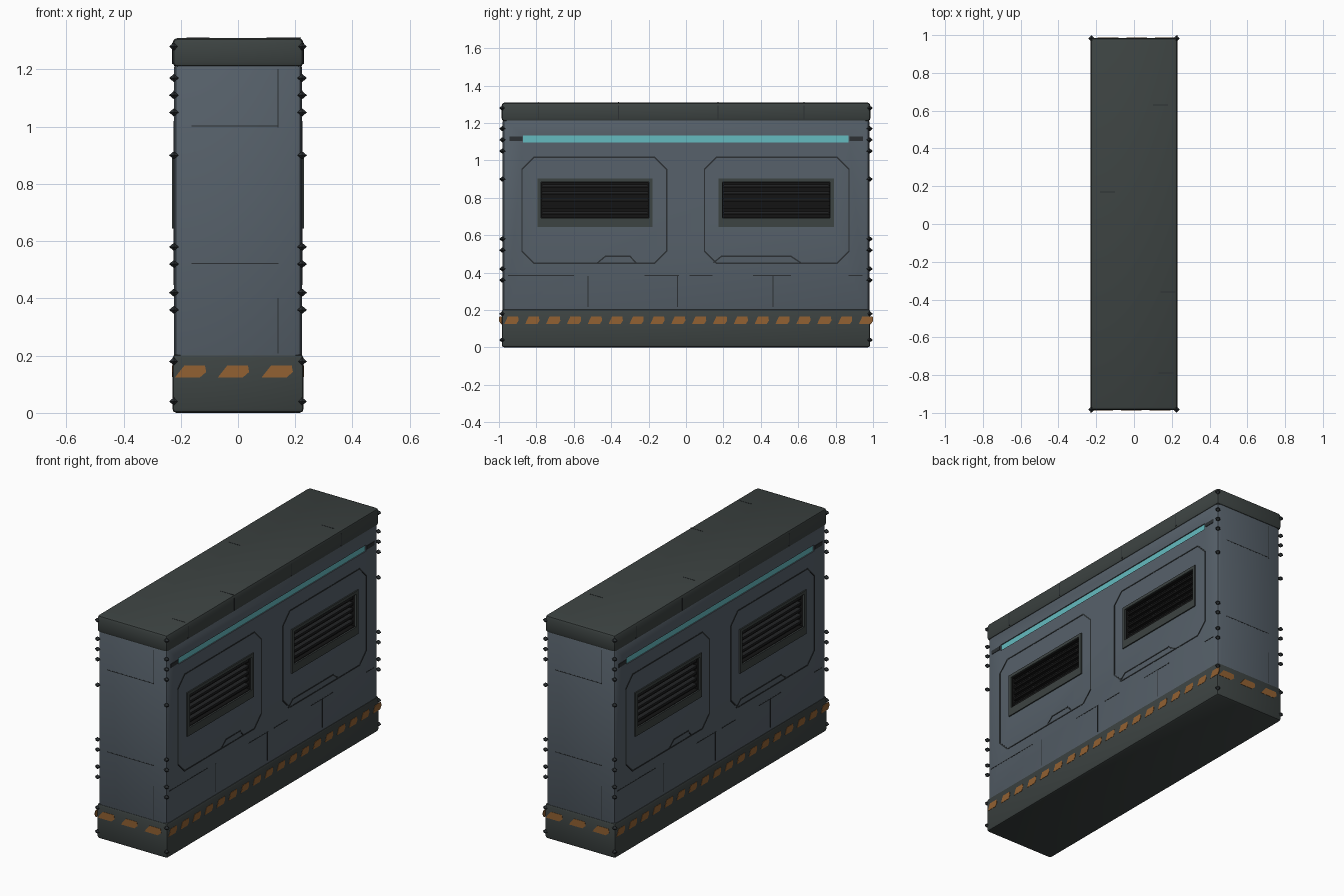
import bpy, bmesh
from mathutils import Matrix, Vector
from math import pi

cube = bpy.data.objects.get("Cube")
if cube:
    bpy.data.objects.remove(cube)


def material(name, r, g, b):
    m = bpy.data.materials.new(name)
    m.use_nodes = True
    m.diffuse_color = (r, g, b, 1)
    m.node_tree.nodes["Principled BSDF"].inputs["Base Color"].default_value = (r, g, b, 1)
    return m


PANEL = material("blue grey panel", 0.095, 0.120, 0.146)
TRIM = material("dark grey trim", 0.046, 0.056, 0.054)
SEAM = material("seam charcoal", 0.025, 0.030, 0.033)
BLACK = material("vent black", 0.007, 0.007, 0.007)
SLAT = material("slat grey", 0.016, 0.017, 0.018)
ORANGE = material("warning orange", 0.290, 0.120, 0.032)
TEAL = material("light teal", 0.130, 0.500, 0.530)

# Wall directions: (horizontal axis, outward axis, distance from centre)
HX, HY = 0.223, 0.980
SIDE = (Vector((0, 1, 0)), Vector((1, 0, 0)), HX)
END = (Vector((1, 0, 0)), Vector((0, -1, 0)), HY)


def finish(name, bm, mat):
    bmesh.ops.recalc_face_normals(bm, faces=bm.faces)
    mesh = bpy.data.meshes.new(name)
    bm.to_mesh(mesh)
    bm.free()
    mesh.materials.append(mat)
    ob = bpy.data.objects.new(name, mesh)
    bpy.context.collection.objects.link(ob)
    return ob


def box(name, hx, hy, z0, z1, bevel, mat):
    bm = bmesh.new()
    size = Matrix.Diagonal((2 * hx, 2 * hy, z1 - z0, 1))
    bmesh.ops.create_cube(bm, size=1, matrix=Matrix.Translation((0, 0, (z0 + z1) / 2)) @ size)
    bmesh.ops.bevel(bm, geom=bm.edges[:], offset=bevel, segments=2, profile=0.5, affect='EDGES')
    ob = finish(name, bm, mat)
    for p in ob.data.polygons:
        p.use_smooth = True
    bpy.context.view_layer.objects.active = ob
    ob.select_set(True)
    bpy.ops.object.shade_smooth_by_angle(angle=0.5)
    ob.select_set(False)
    return ob


def plates(name, polys, wall, low, high, mat):
    """Prisms on a wall, repeated on the opposite wall by a half turn."""
    u, n, dist = wall
    bm = bmesh.new()
    for turn in (0, pi):
        rot = Matrix.Rotation(turn, 3, 'Z')
        for poly in polys:
            a, b = [[bm.verts.new(rot @ (u * p + n * (dist + d) + Vector((0, 0, z))))
                     for p, z in poly] for d in (low, high)]
            bm.faces.new(a[::-1])
            bm.faces.new(b)
            for i in range(len(a)):
                j = (i + 1) % len(a)
                bm.faces.new((a[i], a[j], b[j], b[i]))
    return finish(name, bm, mat)


def rect(p0, p1, z0, z1):
    return [(p0, z0), (p1, z0), (p1, z1), (p0, z1)]


def octagon(p0, p1, z0, z1, c):
    return [(p0 + c, z0), (p1 - c, z0), (p1, z0 + c), (p1, z1 - c),
            (p1 - c, z1), (p0 + c, z1), (p0, z1 - c), (p0, z0 + c)]


def ring(outer, inner):
    k = len(outer)
    return [[outer[i], outer[(i + 1) % k], inner[(i + 1) % k], inner[i]] for i in range(k)]


def line(points, w=0.007):
    """Quads that follow a path with a fixed width."""
    out = []
    for a, b in zip(points, points[1:]):
        a, b = Vector(a), Vector(b)
        d = (b - a).normalized() * w / 2
        s = Vector((-d.y, d.x))
        out.append([tuple(v) for v in (a - d - s, b + d - s, b + d + s, a - d + s)])
    return out


def slanted(p, z, w, h, lean):
    return [(p - w - lean, z - h), (p + w - 2 * lean, z - h), (p + w, z - h * 0.1),
            (p + w - lean * 0.4, z + h), (p - w + 2 * lean, z + h), (p - w, z - h * 0.3)]


# Main masses
body = box("wall_body", HX, HY, 0.18, 1.23, 0.022, PANEL)
box("base_plinth", 0.229, 0.985, 0, 0.205, 0.014, TRIM)
box("top_cap", 0.229, 0.986, 1.208, 1.31, 0.018, TRIM)

# Pockets for the vents and the light strip
centres = (-0.487, 0.483)
holes = [rect(c - 0.29, c + 0.29, 0.69, 0.885) for c in centres]
groove = rect(-0.872, 0.868, 1.097, 1.133)
cutter = plates("pocket_cutter", holes + [groove], SIDE, -0.012, 0.05, PANEL)
deep = plates("vent_cutter", holes, SIDE, -0.04, 0.06, PANEL)
bpy.context.view_layer.objects.active = body
for c in (cutter, deep):
    c.hide_render = True
    mod = body.modifiers.new("pocket", 'BOOLEAN')
    mod.object, mod.operation, mod.solver = c, 'DIFFERENCE', 'EXACT'
    bpy.ops.object.modifier_apply(modifier=mod.name)
    bpy.data.objects.remove(c)

# Light strip with dark end clips
plates("light_strip", [groove], SIDE, -0.014, -0.006, TEAL)
plates("light_clips", [rect(s * 0.91 - 0.035, s * 0.91 + 0.035, 1.105, 1.127) for s in (-1, 1)],
       SIDE, -0.004, 0.003, SEAM)

# Vents: bezel, dark back and tilted slats
bezels = []
for c in centres:
    bezels += ring(rect(c - 0.308, c + 0.308, 0.645, 0.902), rect(c - 0.288, c + 0.288, 0.692, 0.884))
plates("vent_bezels", bezels, SIDE, -0.004, 0.007, TRIM)
plates("vent_backs", holes, SIDE, -0.046, -0.036, BLACK)
walls = []
for c in centres:
    walls += ring(rect(c - 0.29, c + 0.29, 0.69, 0.885), rect(c - 0.284, c + 0.284, 0.695, 0.88))
plates("vent_linings", walls, SIDE, -0.04, -0.002, BLACK)
for i in range(5):
    z = 0.708 + i * 0.036
    plates(f"vent_slat_{i + 1}", [rect(c - 0.286, c + 0.286, z, z + 0.017) for c in centres],
           SIDE, -0.038, -0.012, BLACK)
    plates(f"slat_lip_{i + 1}", [rect(c - 0.28, c + 0.28, z + 0.011, z + 0.018) for c in centres],
           SIDE, -0.036, -0.010, SLAT)

# Chamfered panel outlines and the lower notches
outlines = []
for p0, p1 in ((-0.88, -0.1), (0.095, 0.875)):
    outlines += ring(octagon(p0, p1, 0.447, 1.02, 0.065),
                     octagon(p0 + 0.007, p1 - 0.007, 0.454, 1.013, 0.062))
outlines += line([(-0.47, 0.455), (-0.43, 0.488), (-0.3, 0.488), (-0.27, 0.455)])
outlines += line([(0.15, 0.455), (0.19, 0.488), (0.56, 0.488), (0.61, 0.455)])
plates("panel_outlines", outlines, SIDE, -0.002, 0.002, SEAM)

# Fine seams on the long walls
seams = []
for p0, p1 in ((-0.95, -0.6), (-0.22, -0.04), (0.02, 0.14), (0.36, 0.56), (0.87, 0.94)):
    seams += line([(p0, 0.385), (p1, 0.385)], 0.005)
for p in (-0.525, -0.045, 0.465):
    seams += line([(p, 0.22), (p, 0.38)], 0.005)
plates("side_seams", seams, SIDE, -0.002, 0.001, SEAM)

# Fine seams on the end walls
ends = line([(0.14, 0.21), (0.14, 0.4)], 0.004) + line([(0.14, 1.0), (0.14, 1.2)], 0.004)
for z in (1.003, 0.522):
    ends += line([(-0.16, z), (0.14, z)], 0.004)
plates("end_seams", ends, END, -0.002, 0.001, SEAM)

# Joints across the cap
joints = []
for p in (-0.79, -0.36, 0.17, 0.63):
    joints += line([(p, 1.222), (p, 1.29)], 0.005)
plates("cap_side_joints", joints, SIDE, 0.004, 0.0075, SEAM)
bm = bmesh.new()
for x, y in ((0.17, -0.79), (0.18, -0.36), (-0.14, 0.17), (0.14, 0.63)):
    bmesh.ops.create_cube(bm, size=1, matrix=Matrix.Translation((x, y, 1.3095)) @
                          Matrix.Diagonal((0.08, 0.005, 0.003, 1)))
finish("cap_top_joints", bm, SEAM)

# Warning dashes around the plinth
plates("side_dashes", [slanted(-0.93 + i * 0.1115, 0.145, 0.035, 0.02, 0.006) for i in range(18)],
       SIDE, 0.004, 0.0075, ORANGE)
plates("end_dashes", [slanted(p, 0.145, 0.049, 0.021, 0.011) for p in (-0.16, -0.01, 0.143)],
       END, 0.003, 0.0065, ORANGE)

# Small pointed studs down the four corners
bm = bmesh.new()
for sx in (-1, 1):
    for sy in (-1, 1):
        for z in (0.04, 0.18, 0.36, 0.42, 0.52, 0.58, 0.9, 1.05, 1.11, 1.17, 1.28):
            for base, depth in ((0.0, 0.014), (pi, 0.014)):
                m = Matrix.Translation((sx * 0.224, sy * 0.982, z)) @ Matrix.Rotation(base, 4, 'X')
                bmesh.ops.create_cone(bm, cap_ends=False, segments=4, radius1=0.017, radius2=0,
                                      depth=depth, matrix=m @ Matrix.Translation((0, 0, depth / 2)))
bmesh.ops.remove_doubles(bm, verts=bm.verts, dist=0.0005)
finish("corner_studs", bm, SEAM)
